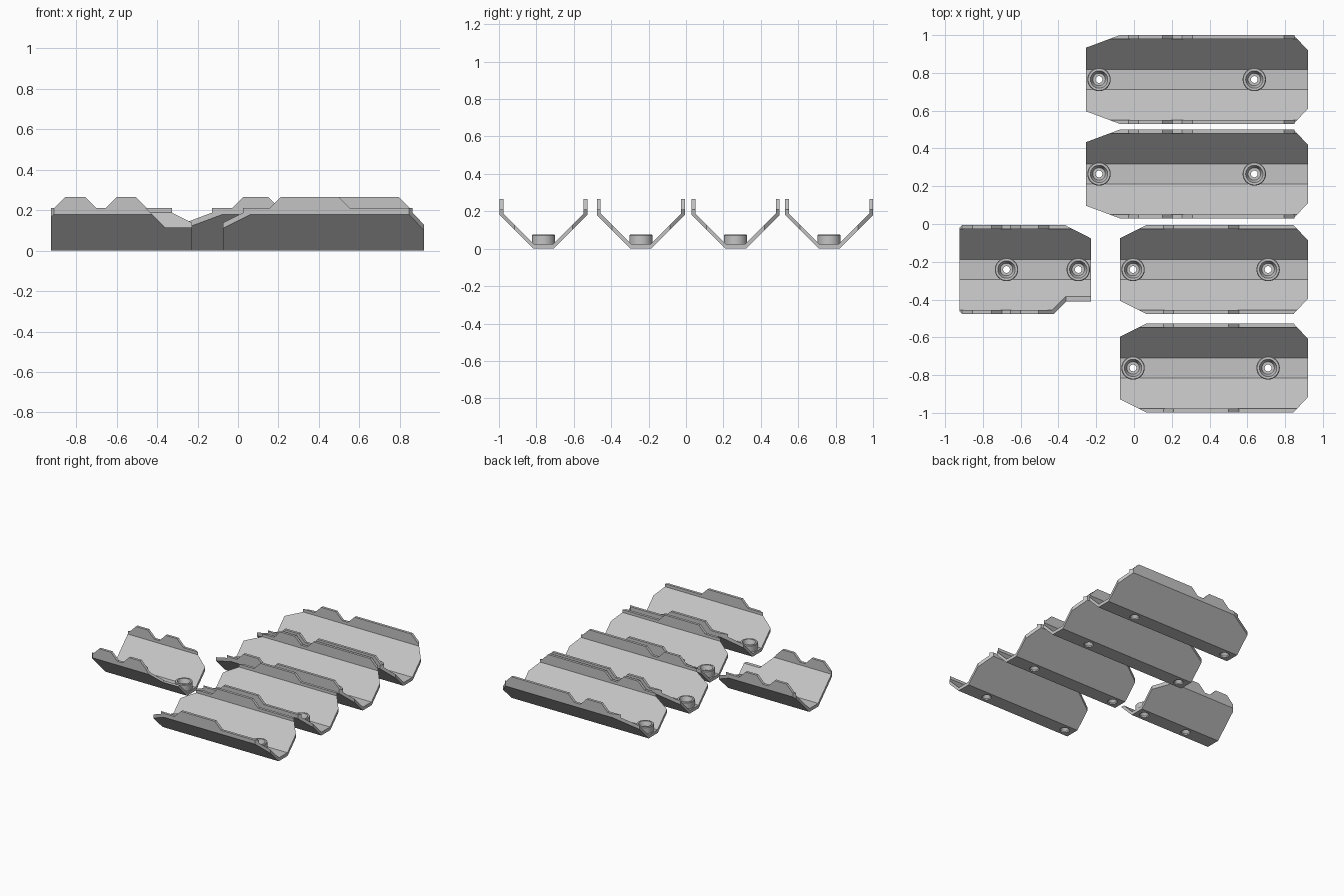
import bpy, bmesh, math
from mathutils import Vector

cube = bpy.data.objects.get("Cube")
if cube:
    bpy.data.objects.remove(cube)

grey = bpy.data.materials.new("light grey")
grey.use_nodes = True
colour = (0.55, 0.55, 0.55, 1)
grey.diffuse_color = colour
grey.node_tree.nodes["Principled BSDF"].inputs["Base Color"].default_value = colour

HALF = 0.235      # half width of a tray
LIP = 0.02        # rail thickness
RAIL = 0.21       # rail height
TAB = 0.265       # tab height
BOTH = (-1, 1)


def make(name, bm):
    bmesh.ops.recalc_face_normals(bm, faces=bm.faces)
    mesh = bpy.data.meshes.new(name)
    bm.to_mesh(mesh)
    bm.free()
    mesh.materials.append(grey)
    obj = bpy.data.objects.new(name, mesh)
    bpy.context.collection.objects.link(obj)
    return obj


def prism(points, offset):
    """Closed solid from a planar outline pushed along an offset."""
    bm = bmesh.new()
    face = bm.faces.new([bm.verts.new(p) for p in points])
    out = bmesh.ops.extrude_face_region(bm, geom=[face], use_keep_orig=True)
    moved = [v for v in out["geom"] if isinstance(v, bmesh.types.BMVert)]
    bmesh.ops.translate(bm, verts=moved, vec=offset)
    return bm


def subtract(obj, cutters):
    for cutter in cutters:
        mod = obj.modifiers.new("cut", 'BOOLEAN')
        mod.operation, mod.solver, mod.object = 'DIFFERENCE', 'EXACT', cutter
    bpy.context.view_layer.update()
    graph = bpy.context.evaluated_depsgraph_get()
    result = bpy.data.meshes.new_from_object(obj.evaluated_get(graph))
    obj.modifiers.clear()
    obj.data = result
    for cutter in cutters:
        bpy.data.objects.remove(cutter)


def chamfer(bm, mid, end, full, side):
    """Trim a corner with an upright plane through two plan points."""
    a = Vector((end[0], end[1] * side, 0))
    b = Vector((full, HALF * side, 0))
    d = b - a
    normal = Vector((d.y, -d.x, 0)).normalized()
    if normal.dot(a - Vector((mid, 0, 0))) < 0:
        normal.negate()
    bmesh.ops.bisect_plane(bm, geom=bm.verts[:] + bm.edges[:] + bm.faces[:],
                           plane_co=a, plane_no=normal, clear_outer=True)
    edges = [e for e in bm.edges if e.is_boundary]
    bmesh.ops.holes_fill(bm, edges=edges, sides=0)


def boss(name, x, y):
    """Turned screw boss with a stepped hole."""
    profile = [(.062, .01), (.062, .071), (.058, .075), (.046, .075),
               (.033, .04), (.018, .04), (.018, .03), (.034, .01)]
    bm = bmesh.new()
    verts = [bm.verts.new((r, 0, z)) for r, z in profile]
    edges = [bm.edges.new((v, verts[i - 1])) for i, v in enumerate(verts)]
    bmesh.ops.spin(bm, geom=verts + edges, cent=(0, 0, 0), axis=(0, 0, 1),
                   angle=math.tau, steps=32)
    bmesh.ops.remove_doubles(bm, verts=bm.verts, dist=1e-4)
    obj = make(name, bm)
    obj.location = (x, y, 0)
    bpy.ops.object.select_all(action='DESELECT')
    obj.select_set(True)
    bpy.context.view_layer.objects.active = obj
    bpy.ops.object.shade_smooth_by_angle(angle=math.radians(30))


def tray(name, y, x0, x1, corners, tabs, holes, notch=None):
    # trough section, mirrored about the middle
    outer = [(HALF, RAIL), (HALF, .18), (.055, 0)]
    inner = [(.052, .025), (HALF - LIP, .188), (HALF - LIP, RAIL)]
    section = [(h, z) for h, z in outer]
    section += [(-h, z) for h, z in reversed(outer)]
    section += [(-h, z) for h, z in reversed(inner)]
    section += [(h, z) for h, z in inner]
    bm = prism([(x0, h, z) for h, z in section], (x1 - x0, 0, 0))
    for end, full, sides in corners:
        for side in sides:
            chamfer(bm, (x0 + x1) / 2, end, full, side)
    body = make(name, bm)

    # screw holes and optional lowered front wall
    cutters = []
    for x in holes:
        bm = bmesh.new()
        bmesh.ops.create_cone(bm, cap_ends=True, segments=32, radius1=.034,
                              radius2=.034, depth=.2)
        bmesh.ops.translate(bm, verts=bm.verts, vec=(x, 0, 0))
        cutters.append(make("hole_cutter", bm))
    if notch:
        cutters.append(make("notch_cutter", prism(
            [(x, -.1, z) for x, z in notch], (0, -.3, 0))))
    for cutter in cutters:
        cutter.hide_render = True
    subtract(body, cutters)
    body.location.y = y

    # raised tabs along both rails
    for i, (a, b) in enumerate(tabs):
        rise = TAB - RAIL
        shape = [(a, RAIL), (a + rise, TAB), (b - rise, TAB), (b, RAIL)]
        for side, label in ((-1, "front"), (1, "back")):
            tab = make(f"{name}_{label}_tab_{i + 1}", prism(
                [(x, side * HALF, z) for x, z in shape], (0, -side * LIP, 0)))
            tab.location.y = y
    for i, x in enumerate(holes):
        boss(f"{name}_boss_{i + 1}", x, y)


# two long trays at the back
for label, y in (("rear", .765), ("second", .265)):
    tray(f"{label}_long_tray", y, -.255, .92,
         [((-.255, .168), -.075, BOTH), ((.92, .155), .845, BOTH)],
         [(-.03, .205), (.255, .85)], (-.185, .637))

# two medium trays at the front
for label, y in (("third", -.241), ("front", -.762)):
    tray(f"{label}_medium_tray", y, -.075, .92,
         [((-.075, .165), .065, BOTH), ((.92, .155), .845, BOTH)],
         [(.155, .555)], (-.005, .71))

# short tray with a stepped front wall
tray("short_tray", -.241, -.925, -.228,
     [((-.925, .22), -.91, BOTH), ((-.228, .165), -.365, (1,))],
     [(-.91, -.7), (-.655, -.45)], (-.675, -.295),
     notch=[(-.51, .265), (-.36, .115), (-.1, .115), (-.1, .265)])
